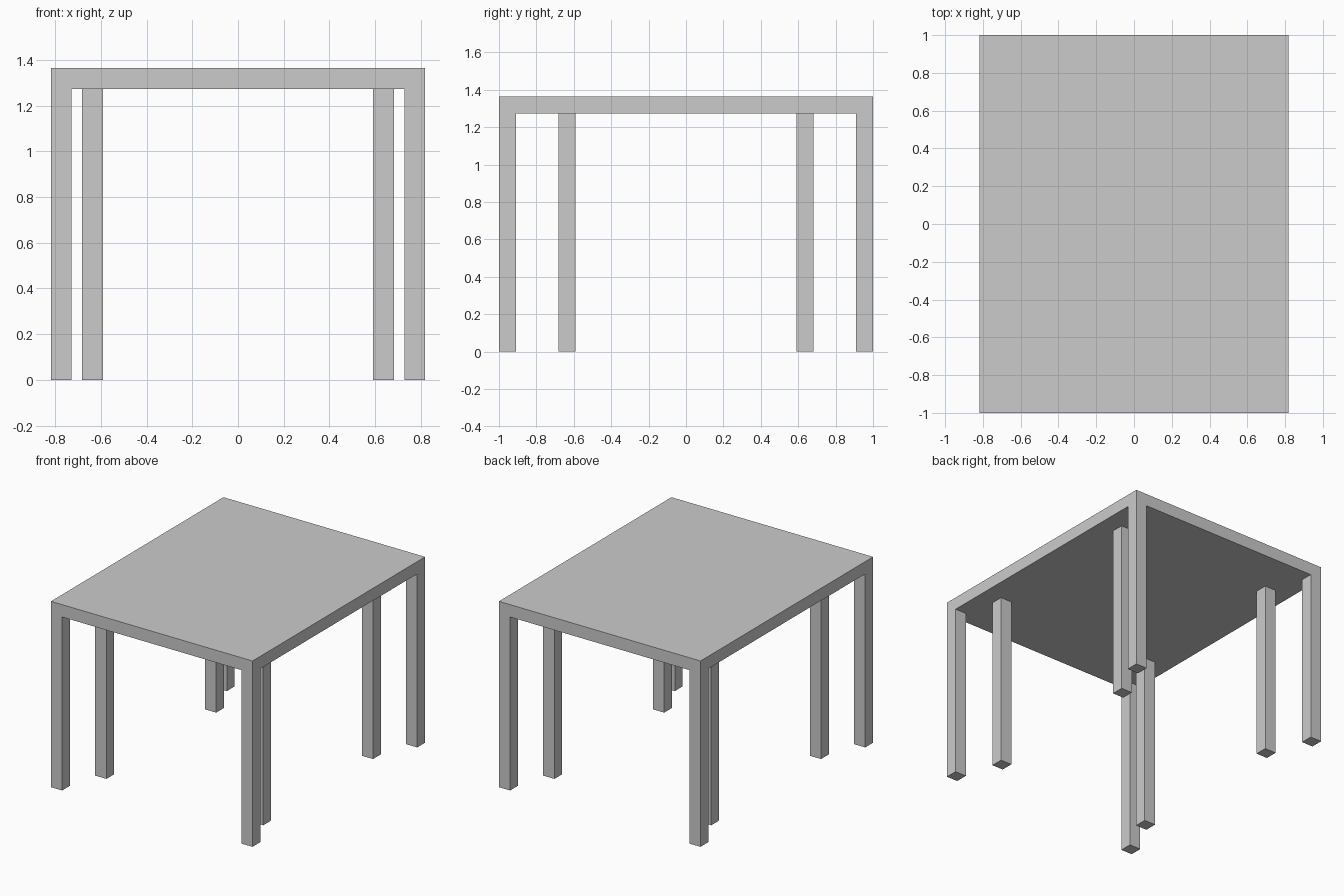
import bpy

if "Cube" in bpy.data.objects:
    bpy.data.objects.remove(bpy.data.objects["Cube"])

T = 1 / 11            # leg width and top thickness
HALF_X, HALF_Y = 9 * T, 11 * T
LEG_H = 14 * T


def box(name, center, size):
    bpy.ops.mesh.primitive_cube_add(size=1, location=center)
    obj = bpy.context.object
    obj.name = name
    obj.scale = size
    bpy.ops.object.transform_apply(location=False, rotation=False, scale=True)
    return obj


# Table top
box("table_top", (0, 0, LEG_H + T / 2), (2 * HALF_X, 2 * HALF_Y, T))

# Corner legs flush with the top's edges, and inner legs set on a square
leg_sets = {
    "corner_leg": (HALF_X - T / 2, HALF_Y - T / 2),
    "inner_leg": (7 * T, 7 * T),
}
for kind, (x, y) in leg_sets.items():
    for sx, side in ((-1, "left"), (1, "right")):
        for sy, end in ((-1, "front"), (1, "back")):
            box(f"{end}_{side}_{kind}", (sx * x, sy * y, LEG_H / 2), (T, T, LEG_H))
